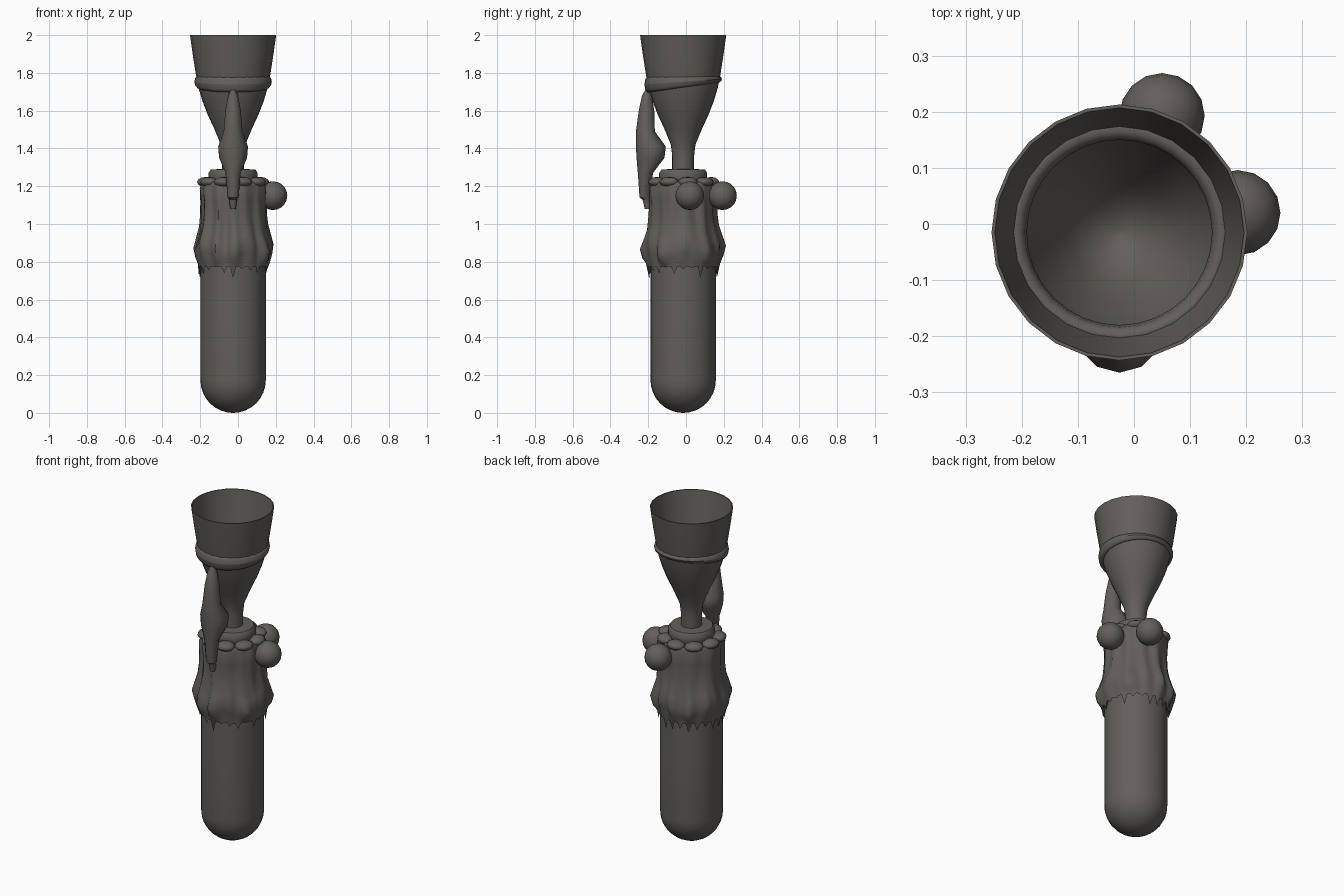
import bpy, math, random
from math import sin, cos, pi

if "Cube" in bpy.data.objects:
    bpy.data.objects.remove(bpy.data.objects["Cube"])
random.seed(4)
CX, CY = -0.026, -0.015

mat = bpy.data.materials.new("dark warm grey")
mat.diffuse_color = (0.125, 0.115, 0.102, 1)
mat.use_nodes = True
mat.node_tree.nodes["Principled BSDF"].inputs["Base Color"].default_value = mat.diffuse_color


def make(name, rings, close_start=False, close_end=False, angle=40):
    """Skin a list of point rings into one object."""
    n = len(rings[0])
    verts = [p for r in rings for p in r]
    faces = []
    for i in range(len(rings) - 1):
        for j in range(n):
            k = (j + 1) % n
            faces.append((i*n + j, i*n + k, (i+1)*n + k, (i+1)*n + j))
    if close_start:
        faces.append(tuple(reversed(range(n))))
    if close_end:
        faces.append(tuple(range((len(rings)-1)*n, len(rings)*n)))
    me = bpy.data.meshes.new(name)
    me.from_pydata(verts, [], faces)
    me.materials.append(mat)
    ob = bpy.data.objects.new(name, me)
    bpy.context.collection.objects.link(ob)
    finish(ob, angle)
    return ob


def finish(ob, angle=40):
    bpy.ops.object.select_all(action='DESELECT')
    ob.select_set(True)
    bpy.context.view_layer.objects.active = ob
    bpy.ops.object.shade_smooth_by_angle(angle=math.radians(angle))


def circle(r, z, n, cx=CX, cy=CY):
    return [(cx + r*cos(2*pi*j/n), cy + r*sin(2*pi*j/n), z) for j in range(n)]


def lathe(name, profile, n, **kw):
    return make(name, [circle(r, z, n) for r, z in profile], **kw)


# round-bottomed tube
R = 0.173
prof = [(max(0.004, R*sin(a)), R - R*cos(a)) for a in [i*pi/16 for i in range(9)]]
lathe("tube", prof + [(R, 0.5), (R, 0.9)], 24, close_start=True, close_end=True)

# flared cup on a thin neck, with a hollow inside
cup = [(0.058, 1.24), (0.058, 1.36), (0.065, 1.42), (0.10, 1.505), (0.135, 1.58),
       (0.162, 1.65), (0.183, 1.72), (0.197, 1.79), (0.214, 1.90), (0.228, 2.0),
       (0.222, 2.0), (0.19, 1.79), (0.176, 1.72), (0.155, 1.65), (0.127, 1.58),
       (0.092, 1.505), (0.05, 1.45), (0.004, 1.43)]
lathe("cup", cup, 24, close_start=True, close_end=True)

# rounded band around the cup, thicker and lower at the front
rings = []
for i in range(10):
    a = 2*pi*i/10
    ring = []
    for j in range(32):
        t = 2*pi*j/32
        f = (1 - sin(t)) / 2
        r = 0.185 + 0.02*cos(a)
        ring.append((CX + r*cos(t), CY + r*sin(t),
                     1.767 - 0.028*f + (0.018 + 0.026*f)*sin(a)))
    rings.append(ring)
make("cup_band", rings + [rings[0]], angle=60)

# collar below the neck
lathe("collar", [(0.115, 1.20), (0.13, 1.235), (0.13, 1.27), (0.118, 1.288),
                 (0.05, 1.292)], 14, close_start=True, close_end=True)

# ragged cloth wrap: folds, bulging skirt, torn teeth at the hem
N = 72
teeth = [random.uniform(0.01, 0.075) for _ in range(N)]
bump = [random.uniform(-1, 1) for _ in range(N)]
rows = [(0.12, 1.225, 0), (0.165, 1.222, 0.004), (0.178, 1.19, 0.007),
        (0.173, 1.12, 0.010), (0.174, 1.05, 0.011), (0.182, 0.98, 0.010),
        (0.197, 0.925, 0.014), (0.212, 0.875, 0.017), (0.204, 0.83, 0.013),
        (0.190, 0.79, 0.007)]
rings = []
for i, (r, z, amp) in enumerate(rows):
    ring = []
    for j in range(N):
        t = 2*pi*j/N
        fold = 0.6*sin(9*t + 1.5*sin(3*t) + i*0.15) + 0.4*sin(14*t - i*0.3)
        q = r + amp*(fold + 0.2*bump[j])
        zz = z + (0.02*sin(5*t + 1) if 5 <= i <= 8 else 0)
        ring.append((CX + q*cos(t), CY + q*sin(t), zz))
    rings.append(ring)
hem = []
for j in range(N):
    t = 2*pi*j/N
    z = 0.785 - (teeth[j] if j % 3 == 0 else 0.01)
    r = 0.180 if j % 3 == 0 else 0.186
    hem.append((CX + r*cos(t), CY + r*sin(t), z))
rings += [hem, circle(0.17, 0.80, N)]
make("cloth_wrap", rings, close_start=True, angle=50)

# flattened beads around the top of the wrap
for k in range(9):
    t = 2*pi*(k + 0.25)/9
    bpy.ops.mesh.primitive_uv_sphere_add(segments=10, ring_count=6, radius=1,
        location=(CX + 0.148*cos(t), CY + 0.148*sin(t), 1.222), rotation=(0, 0, t))
    ob = bpy.context.object
    ob.name = "flat_bead"
    ob.scale = (0.045, 0.054, 0.027)
    ob.data.materials.append(mat)
    finish(ob, 60)

# two hanging balls
for x, y in [(0.05, 0.193), (0.185, 0.02)]:
    bpy.ops.mesh.primitive_uv_sphere_add(segments=16, ring_count=10, radius=0.076,
                                         location=(x, y, 1.15))
    ob = bpy.context.object
    ob.name = "hanging_ball"
    ob.data.materials.append(mat)
    finish(ob, 60)

# front hanging pod: z, radius, centre y
pod = [(1.08, 0.014, -0.205), (1.10, 0.018, -0.205), (1.13, 0.020, -0.21),
       (1.14, 0.029, -0.217), (1.27, 0.040, -0.215), (1.35, 0.074, -0.188),
       (1.41, 0.079, -0.186), (1.49, 0.050, -0.215), (1.60, 0.041, -0.209),
       (1.68, 0.026, -0.207), (1.72, 0.006, -0.203)]
make("pod", [circle(r, z, 12, -0.026, y) for z, r, y in pod],
     close_start=True, close_end=True)
